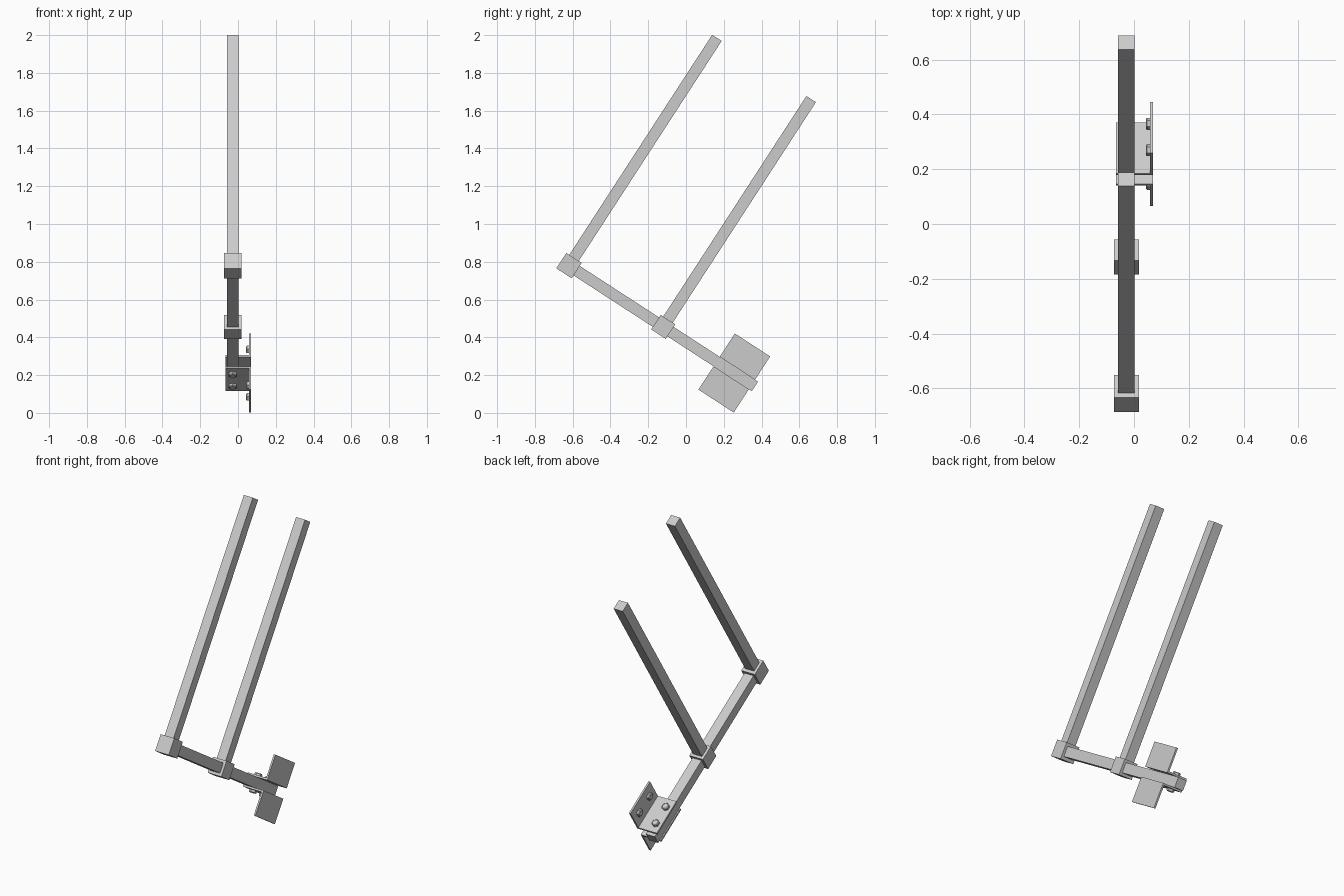
import bpy
import bmesh
import math
from mathutils import Matrix, Vector

cube = bpy.data.objects.get("Cube")
if cube:
    bpy.data.objects.remove(cube, do_unlink=True)

steel = bpy.data.materials.new("light_grey_steel")
steel.use_nodes = True
GREY = (0.6, 0.6, 0.6, 1.0)
steel.diffuse_color = GREY
steel.node_tree.nodes["Principled BSDF"].inputs["Base Color"].default_value = GREY

# Whole rack leans: local y runs down the arm, local z runs up the posts
FRAME = Matrix.Translation((-0.028, -0.622, 0.781)) @ Matrix.Rotation(math.radians(-33), 4, "X")
TUBE = 0.06
HALF = TUBE / 2


def finish(name, bm):
    bmesh.ops.recalc_face_normals(bm, faces=bm.faces)
    mesh = bpy.data.meshes.new(name)
    bm.to_mesh(mesh)
    bm.free()
    mesh.materials.append(steel)
    obj = bpy.data.objects.new(name, mesh)
    obj.matrix_world = FRAME
    bpy.context.collection.objects.link(obj)
    return obj


def box(name, center, size):
    bm = bmesh.new()
    bmesh.ops.create_cube(bm, size=1, matrix=Matrix.Translation(center) @ Matrix.Diagonal((*size, 1)))
    return finish(name, bm)


def bolt(name, center, axis):
    # Hexagonal head with a slightly chamfered outer rim
    bm = bmesh.new()
    turn = Vector(axis).to_track_quat("Z", "Y").to_matrix().to_4x4()
    place = Matrix.Translation(center) @ turn
    for r1, r2, depth, z in ((0.022, 0.022, 0.012, 0.006), (0.022, 0.017, 0.004, 0.014)):
        bmesh.ops.create_cone(bm, cap_ends=True, segments=6, radius1=r1, radius2=r2, depth=depth,
                              matrix=place @ Matrix.Translation((0, 0, z)))
    bmesh.ops.remove_doubles(bm, verts=bm.verts, dist=0.0001)
    return finish(name, bm)


def bracket(name, side):
    # L profile: flat flange on the arm, upright flange on the left
    outer, inner, thick = 0.098, -0.037, 0.011
    foot, tip = HALF, 0.177
    profile = [(inner, foot), (outer, foot), (outer, tip), (outer - thick, tip),
               (outer - thick, foot + thick), (inner, foot + thick)]
    bm = bmesh.new()
    face = bm.faces.new([bm.verts.new((x, 0.935, side * z)) for x, z in profile])
    result = bmesh.ops.extrude_face_region(bm, geom=[face])
    moved = [v for v in result["geom"] if isinstance(v, bmesh.types.BMVert)]
    bmesh.ops.translate(bm, verts=moved, vec=(0, 0.223, 0))
    return finish(name, bm)


# Arm tube
box("arm", (0, 0.588, 0), (TUBE, 1.177, TUBE))

# Posts with their joint blocks
for label, y, block in (("front", 0.003, 0.097), ("rear", 0.598, 0.092)):
    box(label + "_post", (0, y, 0.719), (TUBE, TUBE, 1.438))
    box(label + "_joint_block", (0, y, 0), (0.091, block, block))

# Angle brackets above and below the arm, two bolts in each flange
for label, side in (("upper", 1), ("lower", -1)):
    bracket(label + "_bracket", side)
    for spot, y in (("near", 0.99), ("far", 1.104)):
        bolt(f"{label}_{spot}_arm_bolt", (0, y, side * 0.041), (0, 0, side))
        bolt(f"{label}_{spot}_plate_bolt", (0.087, y, side * 0.113), (-1, 0, 0))
